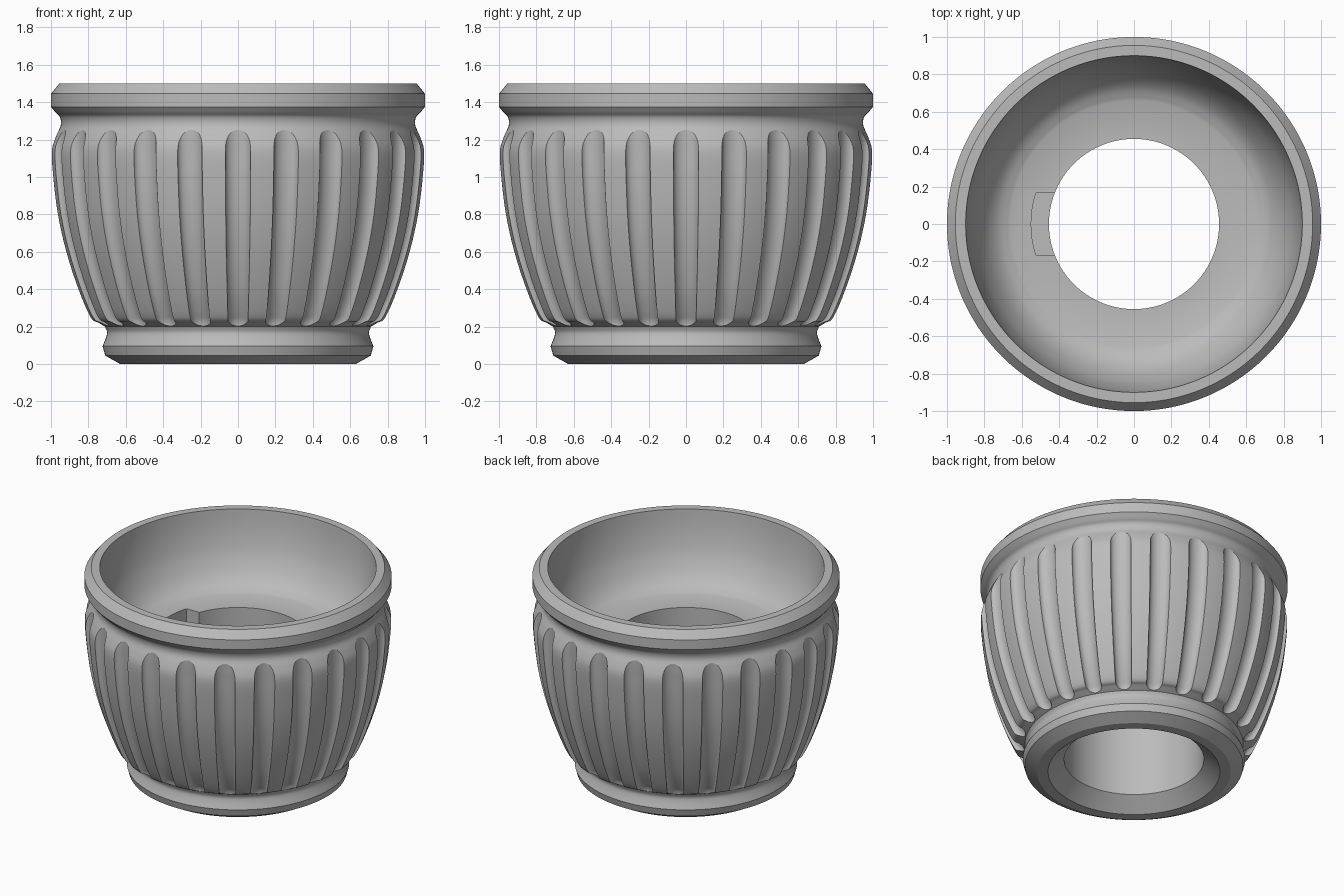
import bpy, bmesh, math
from mathutils import Vector

old = bpy.data.objects.get("Cube")
if old:
    bpy.data.objects.remove(old, do_unlink=True)

FLUTES, SEGMENTS = 24, 192

stone = bpy.data.materials.new("plain grey")
stone.use_nodes = True
grey = (0.5, 0.5, 0.5, 1)
stone.diffuse_color = grey
stone.node_tree.nodes["Principled BSDF"].inputs["Base Color"].default_value = grey


def smooth_path(points, steps=4):
    """Catmull-Rom curve through the points."""
    p = [Vector(q) for q in points]
    p = [2 * p[0] - p[1]] + p + [2 * p[-1] - p[-2]]
    out = []
    for a, b, c, d in zip(p, p[1:], p[2:], p[3:]):
        for i in range(steps):
            t = i / steps
            out.append(0.5 * (2 * b + (c - a) * t + (2 * a - 5 * b + 4 * c - d) * t**2
                              + (3 * b - a - 3 * c + d) * t**3))
    return out + [p[-2]]


def polar(r, angle, z):
    return (r * math.cos(angle), r * math.sin(angle), z)


def bridge(bm, rings, closed):
    """Join equal rings of vertices with quads."""
    follow = rings[1:] + rings[:1] if closed else rings[1:]
    for a, b in zip(rings, follow):
        for i in range(len(a)):
            j = (i + 1) % len(a)
            bm.faces.new((a[i], a[j], b[j], b[i]))
    if not closed:
        bm.faces.new(rings[0])
        bm.faces.new(rings[-1])


def finish(bm, name):
    bmesh.ops.recalc_face_normals(bm, faces=bm.faces)
    mesh = bpy.data.meshes.new(name)
    bm.to_mesh(mesh)
    bm.free()
    obj = bpy.data.objects.new(name, mesh)
    bpy.context.collection.objects.link(obj)
    return obj


# Turned pot: outer belly and inner bowl are curves, joined by hard edges
foot = [(0.455, 0.09), (0.56, 0), (0.63, 0), (0.71, 0.045)]
foot_bead = smooth_path([(0.724, 0.095), (0.708, 0.135), (0.70, 0.17), (0.711, 0.2)])
belly = smooth_path([(0.711, 0.2), (0.75, 0.222), (0.79, 0.25), (0.855, 0.4), (0.92, 0.6),
                     (0.965, 0.8), (0.99, 1.0), (0.997, 1.14), (0.975, 1.215),
                     (0.948, 1.275), (0.952, 1.32), (0.975, 1.345), (1.0, 1.375)])
rim = [(1.0, 1.445), (0.955, 1.5)]
bowl = smooth_path([(0.9, 1.5), (0.89, 1.4), (0.872, 1.3), (0.842, 1.2),
                    (0.79, 1.1), (0.73, 1.035), (0.66, 1.0)])
profile = foot + foot_bead + belly[1:] + rim + bowl + [(0.455, 1.0)]

bm = bmesh.new()
rings = []
for s in range(SEGMENTS):
    angle = math.tau * s / SEGMENTS
    rings.append([bm.verts.new(polar(r, angle, z)) for r, z in profile])
bridge(bm, rings, True)
pot = finish(bm, "fluted_pot")
pot.data.materials.append(stone)

# Flute cutters: a half-round section swept along the belly
flute_floor = smooth_path([(0.715, 0.18), (0.722, 0.23), (0.75, 0.28), (0.808, 0.4),
                           (0.874, 0.6), (0.92, 0.8), (0.945, 1.0), (0.953, 1.14),
                           (0.956, 1.2), (0.958, 1.295)], 3)
half_width, depth = math.radians(3.9), 0.045
section = [(-math.cos(math.pi * i / 12), depth * (1 - math.sin(math.pi * i / 12)))
           for i in range(13)]
section += [(1, 0.15), (-1, 0.15)]
bm = bmesh.new()
for k in range(FLUTES):
    middle = math.tau * k / FLUTES
    bridge(bm, [[bm.verts.new(polar(r + rise, middle + half_width * side, z))
                 for side, rise in section] for r, z in flute_floor], False)
flute_cutter = finish(bm, "flute_cutter")

# Notch cutter: a block with a rounded back on the right-hand... inner ledge
spread = math.asin(0.165 / 0.55)
outline = [polar(0.55, math.pi + spread * i / 4, 0)[:2] for i in range(-4, 5)]
outline += [(-0.3, -0.165), (-0.3, 0.165)]
bm = bmesh.new()
bridge(bm, [[bm.verts.new((x, y, z)) for x, y in outline] for z in (0.8, 1.1)], False)
notch_cutter = finish(bm, "notch_cutter")

# Cut, then bake the result so the edges can be shaded
for cutter in (flute_cutter, notch_cutter):
    cut = pot.modifiers.new(cutter.name, "BOOLEAN")
    cut.operation, cut.solver, cut.object = "DIFFERENCE", "EXACT", cutter
    cutter.hide_render = True
graph = bpy.context.evaluated_depsgraph_get()
baked = bpy.data.meshes.new_from_object(pot.evaluated_get(graph))
pot.modifiers.clear()
pot.data = baked
pot.data.materials.clear()
pot.data.materials.append(stone)
for face in pot.data.polygons:
    face.material_index = 0
for cutter in (flute_cutter, notch_cutter):
    bpy.data.objects.remove(cutter, do_unlink=True)

bpy.ops.object.select_all(action="DESELECT")
pot.select_set(True)
bpy.context.view_layer.objects.active = pot
bpy.ops.object.shade_smooth_by_angle(angle=math.radians(25))
